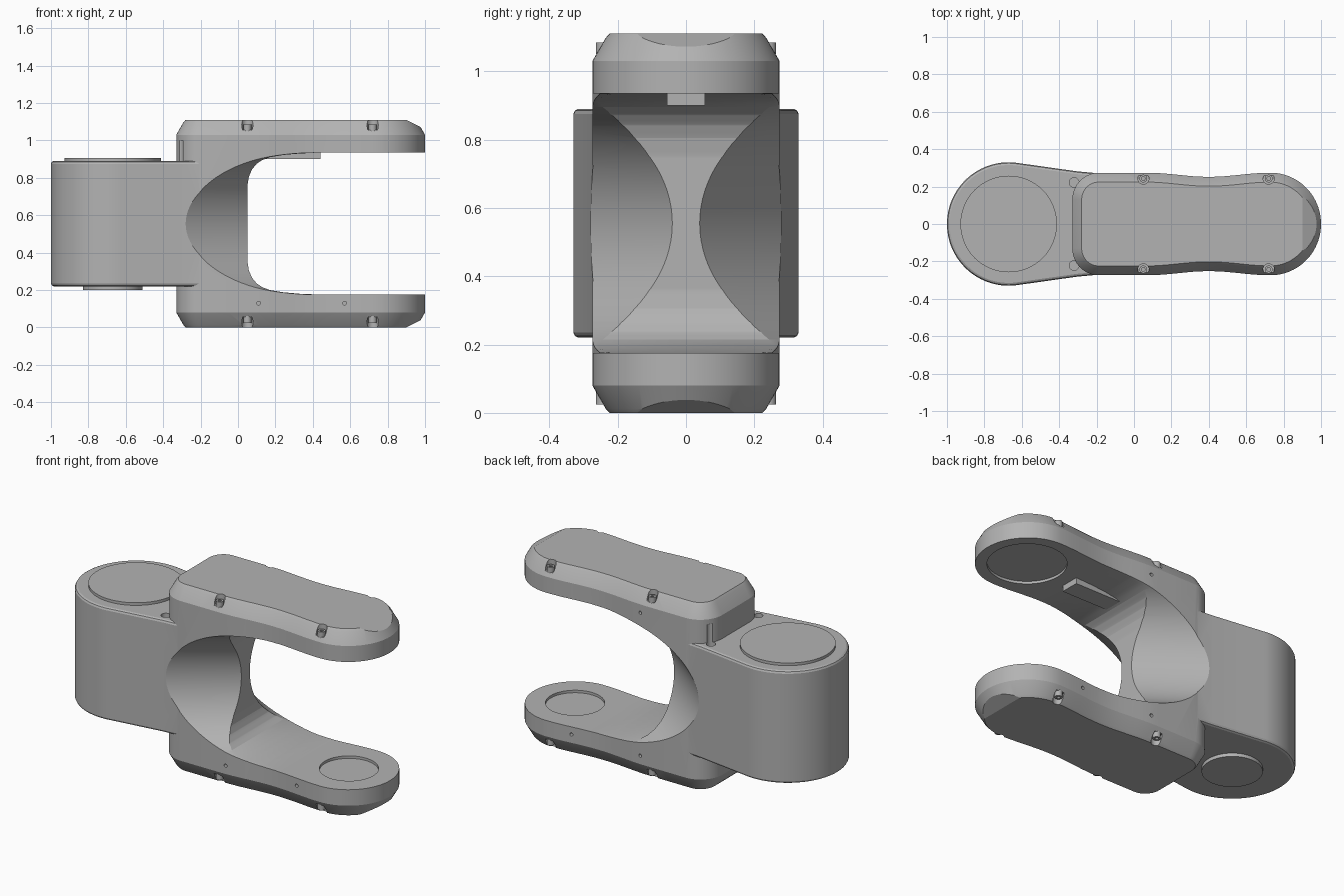
import bpy, bmesh, math
from mathutils import Vector

if "Cube" in bpy.data.objects:
    bpy.data.objects.remove(bpy.data.objects["Cube"], do_unlink=True)

grey = bpy.data.materials.new("mid grey")
grey.use_nodes = True
grey.diffuse_color = (0.45, 0.45, 0.45, 1)
grey.node_tree.nodes["Principled BSDF"].inputs["Base Color"].default_value = (0.45, 0.45, 0.45, 1)

MID = 0.555      # mirror height of the fork
TIP = 0.73       # pivot axis at the fork tip
HUB = -0.67      # pivot axis at the body end


def finish(name, bm):
    bmesh.ops.recalc_face_normals(bm, faces=bm.faces)
    mesh = bpy.data.meshes.new(name)
    bm.to_mesh(mesh)
    bm.free()
    mesh.materials.append(grey)
    obj = bpy.data.objects.new(name, mesh)
    bpy.context.collection.objects.link(obj)
    return obj


def loft(name, rings):
    """Closed solid from a stack of point rings."""
    bm = bmesh.new()
    loops = [[bm.verts.new(p) for p in ring] for ring in rings]
    n = len(loops[0])
    for a, b in zip(loops, loops[1:]):
        for i in range(n):
            j = (i + 1) % n
            bm.faces.new((a[i], a[j], b[j], b[i]))
    bm.faces.new(loops[0])
    bm.faces.new(loops[-1])
    return finish(name, bm)


def inset(points, amount):
    """Move a counter-clockwise outline inwards."""
    result = []
    for i, p in enumerate(points):
        t = (points[(i + 1) % len(points)] - points[i - 1]).normalized()
        result.append(p + Vector((-t.y, t.x)) * amount)
    return result


def slab(name, outline, levels):
    return loft(name, [[(p.x, p.y, z) for p in inset(outline, d)] for z, d in levels])


def cylinder(name, start, end, radius, sides=48):
    start, end = Vector(start), Vector(end)
    axis = end - start
    turn = axis.to_track_quat('Z', 'Y')
    ring = [turn @ Vector((radius * math.cos(a), radius * math.sin(a), 0))
            for a in (2 * math.pi * i / sides for i in range(sides))]
    return loft(name, [[start + p for p in ring], [end + p for p in ring]])


def prism(name, profile, half):
    """Extrude an x-z profile along y."""
    return loft(name, [[(x, y, z) for x, z in profile] for y in (-half, half)])


def combine(target, tool, operation='DIFFERENCE'):
    mod = target.modifiers.new("cut", 'BOOLEAN')
    mod.operation, mod.solver, mod.object = operation, 'EXACT', tool
    bpy.context.view_layer.objects.active = target
    bpy.ops.object.modifier_apply(modifier=mod.name)
    bpy.data.objects.remove(tool, do_unlink=True)


def smooth(obj):
    bpy.ops.object.select_all(action='DESELECT')
    obj.select_set(True)
    bpy.context.view_layer.objects.active = obj
    bpy.ops.object.shade_smooth_by_angle(angle=math.radians(26))


def arc(cx, cy, rx, ry, a0, a1, steps):
    return [Vector((cx + rx * math.cos(a), cy + ry * math.sin(a)))
            for a in (math.radians(a0 + (a1 - a0) * i / steps) for i in range(steps + 1))]


def mirrored(half):
    """Close a half outline, running from +x to -x, across y = 0."""
    return half + [Vector((p.x, -p.y)) for p in reversed(half) if p.y > 1e-5]


# Fork blank: waisted outline, rounded tip, chamfered outer rims
side = arc(TIP, 0, 0.27, 0.274, 0, 90, 24)
for i in range(1, 16):
    t = i / 16
    side.append(Vector((TIP - 0.66 * t, 0.274 - 0.011 * (1 - math.cos(2 * math.pi * t)))))
side += [Vector((0.07, 0.274)), Vector((-0.05, 0.274))]
side += arc(-0.19, 0.13, 0.14, 0.144, 90, 180, 10)
side.append(Vector((-0.33, 0)))
rim = [(0, 0.05), (0.012, 0.039), (0.08, 0)]
fork = slab("fork_and_body", mirrored(side),
            rim + [(2 * MID - z, d) for z, d in reversed(rim)])

# Rounded body tapering into the fork
hub = arc(HUB, 0, 0.33, 0.33, 80, 180, 30)
flank = [Vector(p) for p in ((-0.1, 0), (-0.1, 0.262), (-0.2, 0.272), (-0.3, 0.281), (-0.45, 0.302))]
body = slab("body", mirrored(flank + hub),
            [(0.22, 0.015), (0.225, 0.005), (0.235, 0), (0.875, 0), (0.885, 0.005), (0.89, 0.015)])
combine(fork, body, 'UNION')

# Opening between the arms
lower = [(1.2, 0.175), (0.45, 0.175), (0.33, 0.18), (0.24, 0.188), (0.17, 0.2), (0.13, 0.215),
         (0.1, 0.235), (0.075, 0.265), (0.058, 0.305), (0.05, 0.355)]
combine(fork, prism("opening", lower + [(x, 2 * MID - z) for x, z in reversed(lower)], 0.5))

# Slanting round scoops either side of the central web
for s in (-1, 1):
    along = Vector((0.32, -s * 0.232, 0)).normalized()
    away = Vector((0.232, s * 0.32, 0)).normalized()
    centre = Vector((0.05, s * 0.04, MID)) + away * 0.379
    combine(fork, cylinder("scoop", centre - along * 0.9, centre + along * 0.9, 0.379, 96))

# Sloped facets on the tips
for flip in (False, True):
    wedge = [(0.9, 0), (0.98, 0.04), (1.2, 0.15), (1.2, -0.2), (0.9, -0.2)]
    combine(fork, prism("tip_facet", [(x, 2 * MID - z if flip else z) for x, z in wedge], 0.5))

# Round pivot recesses inside the arms
combine(fork, cylinder("lower_recess", (TIP, 0, 0.16), (TIP, 0, 0.3), 0.16))
combine(fork, cylinder("upper_recess", (TIP, 0, 0.8), (TIP, 0, 0.95), 0.21))

# Screw pockets, body holes and side pin holes
pockets = [(x, s * 0.243) for x in (0.05, 0.72) for s in (-1, 1)]
for x, y in pockets:
    combine(fork, cylinder("pocket", (x, y, -0.1), (x, y, 0.055), 0.03, 20))
    combine(fork, cylinder("pocket", (x, y, 1.055), (x, y, 1.2), 0.03, 20))
for s in (-1, 1):
    combine(fork, cylinder("body_hole", (-0.32, s * 0.222, 0.84), (-0.32, s * 0.222, 1), 0.026, 20))
    for x in (0.11, 0.57):
        combine(fork, cylinder("pin_hole", (x, s * 0.22, 0.13), (x, s * 0.4, 0.13), 0.01, 12))
combine(fork, cylinder("pin_hole", (0.11, 0.22, 0.98), (0.11, 0.4, 0.98), 0.01, 12))
smooth(fork)

# Socket screws in the pockets
for i, (x, y) in enumerate(pockets):
    for label, z0, z1, open_z in (("lower", 0.06, 0.025, 0), ("upper", 1.05, 1.085, 1.11)):
        screw = cylinder(f"{label}_screw_{i + 1}", (x, y, z0), (x, y, z1), 0.021, 20)
        combine(screw, cylinder("socket", (x, y, (z0 + z1) / 2), (x, y, open_z), 0.011, 6))
        smooth(screw)

# Raised pivot discs on the body
smooth(cylinder("upper_pivot_disc", (HUB, 0, 0.87), (HUB, 0, 0.906), 0.258, 64))
smooth(cylinder("lower_pivot_disc", (HUB, 0, 0.24), (HUB, 0, 0.2), 0.16, 64))

# Stop key under the upper arm
prism("stop_key", [(0.14, 0.9), (0.44, 0.9), (0.44, 0.95), (0.14, 0.95)], 0.055)
